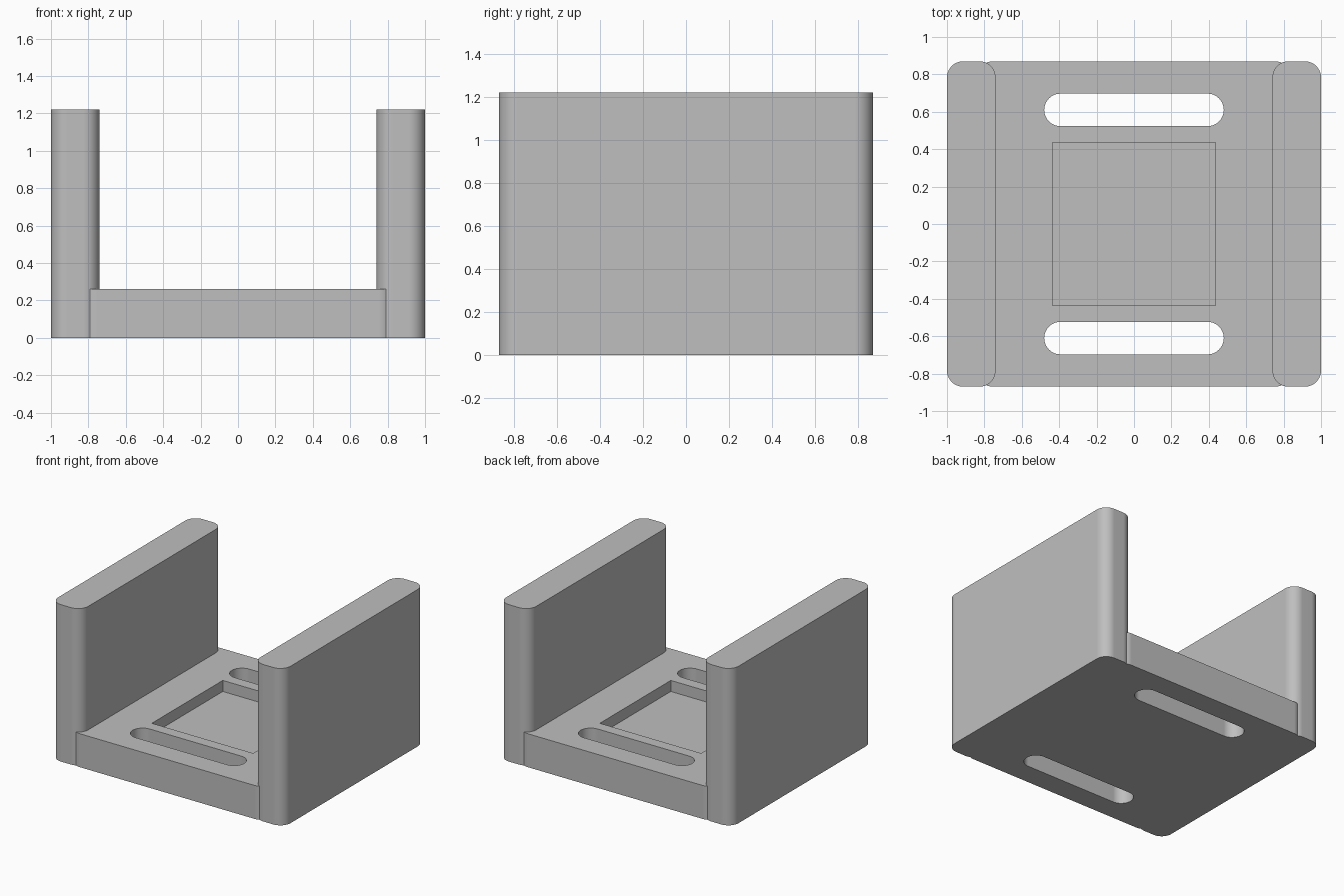
import bpy
import bmesh
from math import sin, cos, pi, radians

cube = bpy.data.objects.get("Cube")
if cube:
    bpy.data.objects.remove(cube, do_unlink=True)

HALF_DEPTH = 0.87
WALL_IN, WALL_OUT = 0.74, 1.0
WALL_TOP, BASE_TOP = 1.22, 0.26
RADIUS = 0.087

grey = bpy.data.materials.new("plain_grey")
grey.use_nodes = True
colour = (0.52, 0.52, 0.52, 1)
grey.diffuse_color = colour
grey.node_tree.nodes["Principled BSDF"].inputs["Base Color"].default_value = colour


def block(name, x0, x1, y0, y1, z0, z1, radius=0.0, steps=10):
    """Upright block whose vertical corners are rounded."""
    points = []
    corners = [(x1, y1, -1, -1), (x0, y1, 1, -1), (x0, y0, 1, 1), (x1, y0, -1, 1)]
    for i, (x, y, sx, sy) in enumerate(corners):
        cx, cy = x + sx * radius, y + sy * radius
        for k in range(steps + 1 if radius else 1):
            a = pi / 2 * (i + k / steps)
            points.append((cx + radius * cos(a), cy + radius * sin(a), z0))
    bm = bmesh.new()
    face = bm.faces.new([bm.verts.new(p) for p in points])
    bmesh.ops.remove_doubles(bm, verts=bm.verts[:], dist=0.0001)
    grown = bmesh.ops.extrude_face_region(bm, geom=bm.faces[:])["geom"]
    top = [v for v in grown if isinstance(v, bmesh.types.BMVert)]
    bmesh.ops.translate(bm, verts=top, vec=(0, 0, z1 - z0))
    bmesh.ops.recalc_face_normals(bm, faces=bm.faces[:])
    mesh = bpy.data.meshes.new(name)
    bm.to_mesh(mesh)
    bm.free()
    mesh.materials.append(grey)
    obj = bpy.data.objects.new(name, mesh)
    bpy.context.collection.objects.link(obj)
    return obj


def combine(target, other, operation):
    """Apply a boolean to the target and discard the helper."""
    mod = target.modifiers.new(operation.lower(), "BOOLEAN")
    mod.operation = operation
    mod.solver = "EXACT"
    mod.object = other
    bpy.ops.object.select_all(action="DESELECT")
    target.select_set(True)
    bpy.context.view_layer.objects.active = target
    bpy.ops.object.modifier_apply(modifier=mod.name)
    bpy.data.objects.remove(other, do_unlink=True)


# Base plate, with rounded corners tucked into the side walls
bracket = block("bracket", -0.84, 0.84, -HALF_DEPTH, HALF_DEPTH, 0, BASE_TOP, RADIUS)

# Two upright side walls
for side, x0, x1 in (("left", WALL_IN, WALL_OUT), ("right", -WALL_OUT, -WALL_IN)):
    wall = block(side + "_wall", x0, x1, -HALF_DEPTH, HALF_DEPTH, 0, WALL_TOP, RADIUS)
    combine(bracket, wall, "UNION")

# Square pocket in the base
combine(bracket, block("pocket", -0.436, 0.436, -0.436, 0.436, 0.174, 0.5), "DIFFERENCE")

# Through slots near the front and back
for y in (-0.61, 0.61):
    slot = block("slot", -0.48, 0.48, y - RADIUS, y + RADIUS, -0.2, 0.5, RADIUS)
    combine(bracket, slot, "DIFFERENCE")

# Smooth the rounded corners and keep the flats flat
bpy.ops.object.shade_smooth_by_angle(angle=radians(25))
normals = bracket.modifiers.new("flat_faces", "WEIGHTED_NORMAL")
normals.keep_sharp = True
